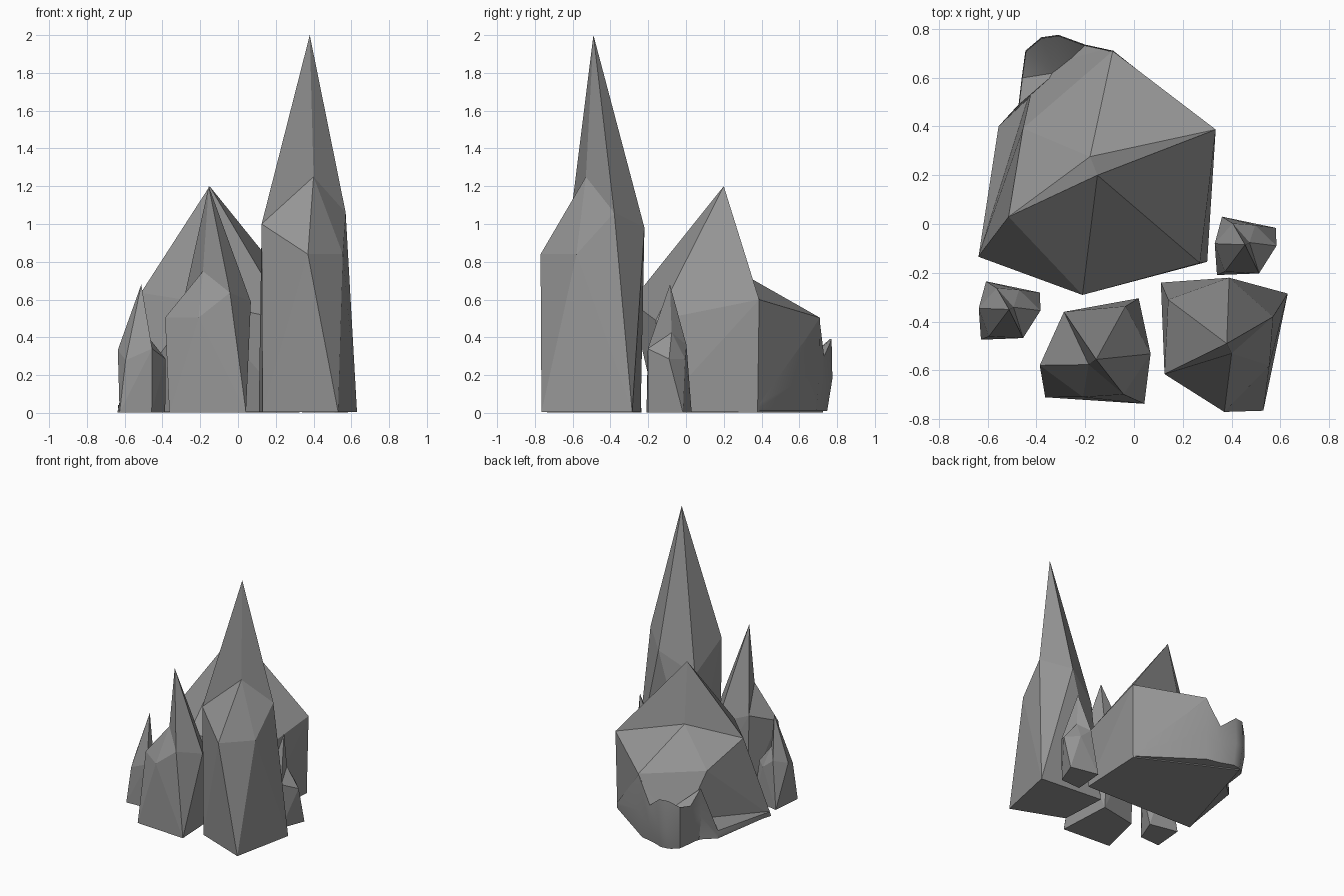
import bpy, bmesh
from math import radians, cos, sin

if "Cube" in bpy.data.objects:
    bpy.data.objects.remove(bpy.data.objects["Cube"])

# Shared crystal shape, measured from its peak: 4 base corners, 6 shoulder corners, front tip, peak
BASE = [(-.27, .25, .005), (.25, .205, .005), (.15, -.275, .005), (-.25, -.12, .005)]
SHOULDER = [(-.255, -.125, 1.0), (-.01, -.28, .84), (.175, -.09, .84),
            (.19, .11, 1.06), (.01, .27, .98), (-.24, .18, .82)]
POINTS = BASE + SHOULDER + [(.02, -.04, 1.25), (0, 0, 2.0)]
FACES = [(0, 1, 2, 3),
         (3, 2, 5), (3, 5, 4), (2, 6, 5), (2, 1, 6), (1, 7, 6),
         (1, 0, 8), (1, 8, 7), (0, 9, 8), (0, 4, 9), (0, 3, 4),
         (10, 4, 5), (10, 5, 6), (10, 6, 7),
         (11, 4, 10), (11, 10, 7), (11, 7, 8), (11, 8, 9), (11, 9, 4)]

stone = bpy.data.materials.new("dark_stone")
stone.diffuse_color = (.3, .3, .3, 1)
stone.use_nodes = True
stone.node_tree.nodes["Principled BSDF"].inputs["Base Color"].default_value = stone.diffuse_color


def build(name, points, faces):
    bm = bmesh.new()
    verts = [bm.verts.new(p) for p in points]
    for f in faces:
        bm.faces.new([verts[i] for i in f])
    bmesh.ops.recalc_face_normals(bm, faces=bm.faces)
    mesh = bpy.data.meshes.new(name)
    bm.to_mesh(mesh)
    bm.free()
    mesh.materials.append(stone)
    obj = bpy.data.objects.new(name, mesh)
    bpy.context.collection.objects.link(obj)
    return obj


def crystal(name, x, y, angle, width, height):
    c, s = cos(radians(angle)) * width, sin(radians(angle)) * width
    pts = [(x + px * c - py * s, y + px * s + py * c, pz * height) for px, py, pz in POINTS]
    return build(name, pts, FACES)


# Five turned and scaled rocks
crystal("tall_rock", .38, -.49, 0, 1, 1)
crystal("middle_rock", -.155, -.555, -82, .83, .6)
crystal("small_rock_left", -.512, -.35, 90, .46, .34)
crystal("small_rock_right", .455, -.085, 90, .46, .34)
wide = crystal("wide_rock", -.15, .2, 175, 1.83, .6)
wide.data.vertices[0].co = (.30, -.155, .005)   # base corner trimmed beside the tall rock
wide.data.vertices[9].co = (.27, -.16, .49)

# Bulging lip on the back of the wide rock: outline with rim height
RIM = [(-.635, -.12, .03), (-.555, .4, .06), (-.473, .49, .40), (-.46, .6, .30), (-.445, .71, .33),
       (-.38, .765, .38), (-.31, .775, .38), (-.2, .735, .29), (-.085, .71, .485), (.32, .39, .04)]
n = len(RIM)
cx, cy = -.3, .5
pts = []
for inset, level in ((.9, 0), (1, .45), (.985, 1)):
    for x, y, z in RIM:
        k = inset if y > .45 else 1
        pts.append((cx + (x - cx) * k, cy + (y - cy) * k, .01 + z * level))
pts += [(-.32, .62, .27), (-.3, .5, .01)]
faces = []
for i in range(n - 1):
    for r in (0, n):
        faces.append((r + i, r + i + 1, r + n + i + 1, r + n + i))
    faces.append((2 * n + i, 2 * n + i + 1, 3 * n))
    faces.append((i + 1, i, 3 * n + 1))
lip = build("wide_rock_lip", pts, faces)
bpy.context.view_layer.objects.active = lip
lip.select_set(True)
bpy.ops.object.shade_smooth_by_angle(angle=radians(35))
